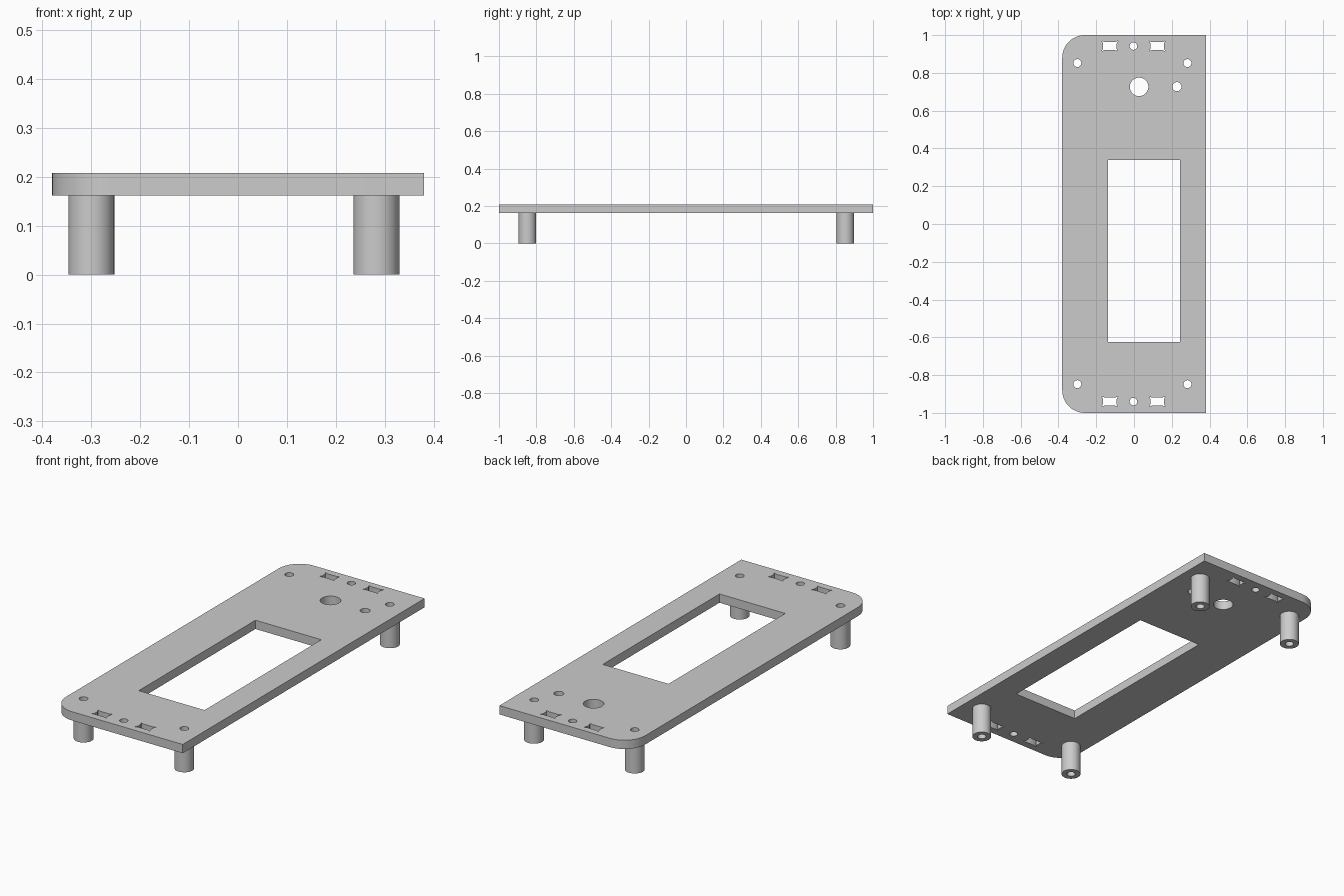
import bpy, bmesh
from math import sin, cos, pi

cube = bpy.data.objects.get("Cube")
if cube:
    bpy.data.objects.remove(cube, do_unlink=True)

grey = bpy.data.materials.new("light grey")
grey.use_nodes = True
COLOUR = (0.6, 0.6, 0.6, 1)
grey.diffuse_color = COLOUR
grey.node_tree.nodes["Principled BSDF"].inputs["Base Color"].default_value = COLOUR


def arc(x, y, r, start=0, end=2 * pi, n=40):
    """Points along an arc; a full circle omits the repeated end point."""
    full = end - start > 6.28
    step = (end - start) / (n if full else n - 1)
    return [(x + r * cos(start + i * step), y + r * sin(start + i * step)) for i in range(n)]


def extruded(name, loops, z0, z1):
    """Fill an outline with its inner loops as holes and extrude it upright."""
    curve = bpy.data.curves.new(name, 'CURVE')
    curve.dimensions = '2D'
    curve.fill_mode = 'BOTH'
    curve.extrude = (z1 - z0) / 2
    for loop in loops:
        spline = curve.splines.new('POLY')
        spline.points.add(len(loop) - 1)
        for point, (x, y) in zip(spline.points, loop):
            point.co = (x, y, 0, 1)
        spline.use_cyclic_u = True
    obj = bpy.data.objects.new(name, curve)
    bpy.context.collection.objects.link(obj)
    bpy.ops.object.select_all(action='DESELECT')
    obj.select_set(True)
    bpy.context.view_layer.objects.active = obj
    bpy.ops.object.convert(target='MESH')
    obj = bpy.context.view_layer.objects.active
    # Weld caps to walls and place the part at its height
    bm = bmesh.new()
    bm.from_mesh(obj.data)
    bmesh.ops.remove_doubles(bm, verts=bm.verts, dist=0.0001)
    bmesh.ops.recalc_face_normals(bm, faces=bm.faces)
    bmesh.ops.translate(bm, verts=bm.verts, vec=(0, 0, (z0 + z1) / 2))
    bm.to_mesh(obj.data)
    bm.free()
    obj.data.materials.clear()
    obj.data.materials.append(grey)
    bpy.ops.object.shade_smooth_by_angle(angle=pi / 6)
    return obj


def slot(x, y):
    """Small rectangular slot with flared corners."""
    quarter = [(0.035, 0.011), (0.043, 0.027), (0.027, 0.021)]
    pts = []
    for sx, sy in ((1, 1), (-1, 1), (-1, -1), (1, -1)):
        part = quarter if sx * sy > 0 else quarter[::-1]
        pts += [(x + sx * a, y + sy * b) for a, b in part]
    return pts


W, L, R = 0.38, 1.0, 0.12
BOTTOM, TOP = 0.162, 0.208
POSTS = [(x, y) for x in (-0.30, 0.283) for y in (-0.848, 0.852)]

# Faceplate outline, rounded on its right-hand side only
outline = [(W, -L), (W, L)]
outline += arc(R - W, L - R, R, pi / 2, pi, 14)
outline += arc(R - W, R - L, R, pi, 1.5 * pi, 14)

# Window, indicator holes, mounting slots and screw holes
holes = [[(-0.137, -0.625), (0.244, -0.625), (0.244, 0.34), (-0.137, 0.34)],
         arc(0.027, 0.726, 0.049), arc(0.227, 0.727, 0.024)]
for y in (-0.94, 0.942):
    holes += [slot(-0.128, y), arc(-0.003, y, 0.02), slot(0.123, y)]
holes += [arc(x, y, 0.021) for x, y in POSTS]
extruded("faceplate", [outline] + holes, BOTTOM, TOP)

# Hollow standoffs underneath
for x, y in POSTS:
    side = ("left" if x > 0 else "right") + ("_back" if y > 0 else "_front")
    extruded("standoff_" + side, [arc(x, y, 0.047), arc(x, y, 0.021)], 0, BOTTOM)
